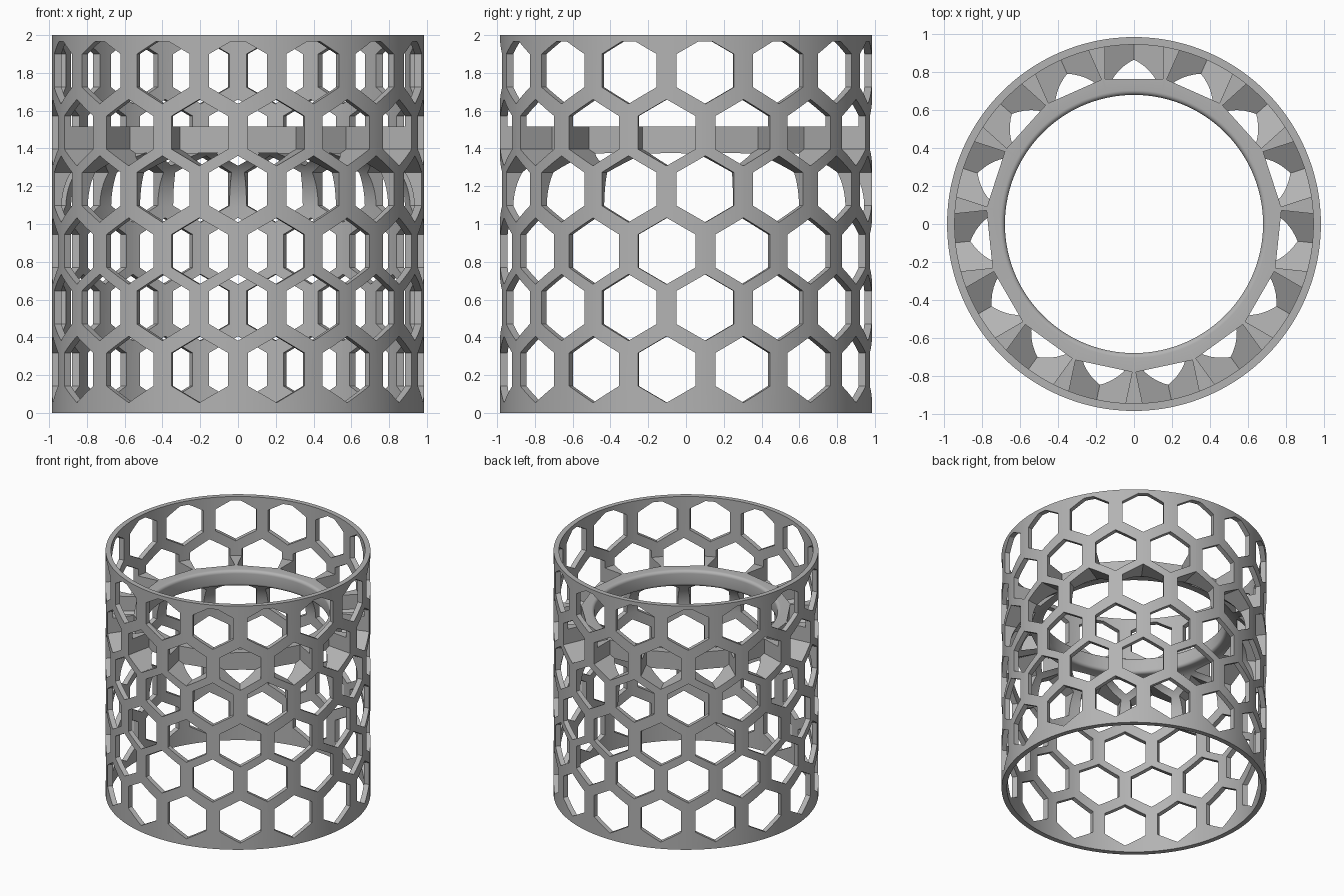
import bpy, bmesh, math
from mathutils import Matrix, Vector

cube = bpy.data.objects.get("Cube")
if cube:
    bpy.data.objects.remove(cube, do_unlink=True)

grey = bpy.data.materials.new("light_grey")
grey.use_nodes = True
colour = (0.45, 0.45, 0.45, 1)
grey.diffuse_color = colour
grey.node_tree.nodes["Principled BSDF"].inputs["Base Color"].default_value = colour

R_OUT, R_IN, R_RING, HEIGHT = 0.985, 0.945, 0.68, 2.0
FLANGE_TOP, SEGMENTS, HOLES = 1.515, 180, 15


def make_object(name, bm):
    bmesh.ops.recalc_face_normals(bm, faces=bm.faces)
    mesh = bpy.data.meshes.new(name)
    bm.to_mesh(mesh)
    bm.free()
    obj = bpy.data.objects.new(name, mesh)
    bpy.context.collection.objects.link(obj)
    mesh.materials.append(grey)
    return obj


def arc(cx, cz, rx, rz, start, end, steps):
    angles = [math.radians(start + (end - start) * i / steps) for i in range(steps + 1)]
    return [(cx + rx * math.cos(a), cz + rz * math.sin(a)) for a in angles]


def lathe(profile):
    bm = bmesh.new()
    rings = []
    for i in range(SEGMENTS):
        a = math.tau * i / SEGMENTS
        rings.append([bm.verts.new((r * math.cos(a), r * math.sin(a), z)) for r, z in profile])
    n = len(profile)
    for i, ring in enumerate(rings):
        nxt = rings[(i + 1) % SEGMENTS]
        for j in range(n):
            k = (j + 1) % n
            bm.faces.new((ring[j], nxt[j], nxt[k], ring[k]))
    return bm


# Sleeve wall with an inner flange: curved underside, rounded inner lip
lip = 0.025
profile = [(R_OUT, 0), (R_OUT, HEIGHT), (R_IN, HEIGHT), (R_IN, FLANGE_TOP)]
profile += arc(R_RING + lip, FLANGE_TOP - lip, lip, lip, 90, 180, 5)
profile += arc(R_RING + lip, 1.385 + lip, lip, lip, 180, 270, 5)
profile += arc(R_RING + lip, 1.09, R_IN - R_RING - lip, 0.295, 90, 0, 14)[1:]
profile += [(R_IN, 0)]
sleeve = make_object("honeycomb_sleeve", lathe(profile))


# Hexagonal hole cutters, six staggered rows, stopping short of the inner ring
def hex_outline(centre_z, radius, ceiling):
    bm_points = []
    for i in range(6):
        a = math.radians(90 + 60 * i)
        bm_points.append((radius * math.cos(a), centre_z + radius * math.sin(a)))
    clipped = []
    for p, q in zip(bm_points, bm_points[1:] + bm_points[:1]):
        if p[1] <= ceiling:
            clipped.append(p)
        if (p[1] - ceiling) * (q[1] - ceiling) < 0:
            t = (ceiling - p[1]) / (q[1] - p[1])
            clipped.append((p[0] + t * (q[0] - p[0]), ceiling))
    return clipped


bm = bmesh.new()
for row in range(6):
    odd = row % 2
    centre_z = 0.23 + 0.627 * (row // 2) + 0.328 * odd
    outline = hex_outline(centre_z, 0.176, 1.967)
    for i in range(HOLES):
        turn = Matrix.Rotation(math.radians(90 + 24 * i + 12 * odd), 3, "Z")
        inner = [bm.verts.new(turn @ Vector((0.765, y, z))) for y, z in outline]
        outer = [bm.verts.new(turn @ Vector((1.1, y, z))) for y, z in outline]
        bm.faces.new(inner)
        bm.faces.new(outer[::-1])
        for j in range(len(outline)):
            k = (j + 1) % len(outline)
            bm.faces.new((inner[j], outer[j], outer[k], inner[k]))
cutter = make_object("hole_cutters", bm)
cutter.hide_render = True

cut = sleeve.modifiers.new("holes", "BOOLEAN")
cut.operation = "DIFFERENCE"
cut.solver = "EXACT"
cut.object = cutter

bpy.ops.object.select_all(action="DESELECT")
sleeve.select_set(True)
bpy.context.view_layer.objects.active = sleeve
bpy.ops.object.modifier_apply(modifier="holes")
bpy.data.objects.remove(cutter, do_unlink=True)
bpy.ops.object.shade_smooth_by_angle(angle=math.radians(25))
